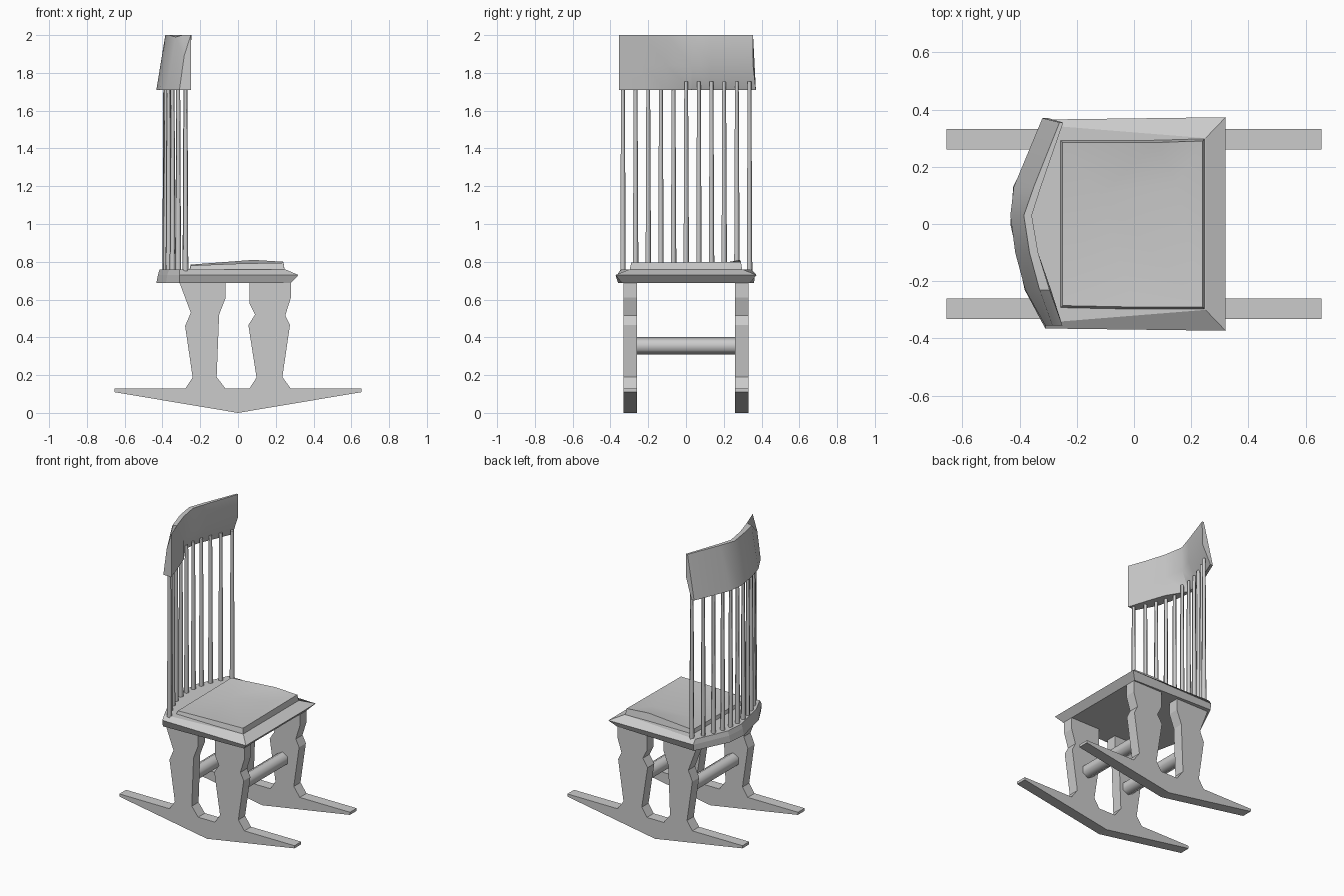
import bpy
import bmesh
import math
from mathutils import Matrix

cube = bpy.data.objects.get("Cube")
if cube:
    bpy.data.objects.remove(cube, do_unlink=True)

grey = bpy.data.materials.new("plain_grey")
grey.use_nodes = True
colour = (0.6, 0.6, 0.6, 1)
grey.diffuse_color = colour
grey.node_tree.nodes["Principled BSDF"].inputs["Base Color"].default_value = colour


def finish(name, bm, smooth=None):
    """Turn a bmesh into a named, coloured object."""
    bmesh.ops.recalc_face_normals(bm, faces=bm.faces)
    mesh = bpy.data.meshes.new(name)
    bm.to_mesh(mesh)
    bm.free()
    mesh.materials.append(grey)
    obj = bpy.data.objects.new(name, mesh)
    bpy.context.collection.objects.link(obj)
    if smooth:
        bpy.ops.object.select_all(action="DESELECT")
        obj.select_set(True)
        bpy.context.view_layer.objects.active = obj
        bpy.ops.object.shade_smooth_by_angle(angle=math.radians(smooth))
    return obj


def loft(bm, loops):
    """Bridge closed loops of equal length; returns the vertex rings."""
    rings = [[bm.verts.new(p) for p in loop] for loop in loops]
    for a, b in zip(rings, rings[1:]):
        n = len(a)
        for i in range(n):
            j = (i + 1) % n
            bm.faces.new((a[i], a[j], b[j], b[i]))
    return rings


# Rocker and both legs of one side, as a single sawn board
board = [
    (0, 0), (0.655, 0.11), (0.655, 0.128),
    (0.28, 0.128), (0.235, 0.19), (0.275, 0.465), (0.25, 0.515), (0.28, 0.61), (0.28, 0.69),
    (0.06, 0.69), (0.06, 0.58), (0.09, 0.52), (0.055, 0.465), (0.098, 0.187), (0.06, 0.128),
    (-0.066, 0.128), (-0.113, 0.19), (-0.1, 0.52), (-0.065, 0.61), (-0.065, 0.69),
    (-0.31, 0.69), (-0.25, 0.53), (-0.28, 0.46), (-0.24, 0.187), (-0.28, 0.128),
    (-0.655, 0.128), (-0.655, 0.11),
]
for side, label in ((1, "left"), (-1, "right")):
    bm = bmesh.new()
    rings = loft(bm, [[(x, side * y, z) for x, z in board] for y in (0.26, 0.332)])
    caps = [bm.faces.new(ring) for ring in rings]
    bm.normal_update()
    bmesh.ops.triangulate(bm, faces=caps, ngon_method="EAR_CLIP")
    finish("rocker_and_legs_" + label, bm)

# Stretchers between the two sides
for x, label in ((0.15, "front"), (-0.17, "back")):
    bm = bmesh.new()
    bmesh.ops.create_cone(bm, cap_ends=True, segments=6, radius1=0.046, radius2=0.046, depth=0.54,
                          matrix=Matrix.Translation((x, 0, 0.355)) @ Matrix.Rotation(math.pi / 2, 4, "X"))
    finish("stretcher_" + label, bm, 65)


# Seat slab with a pointed front rim and a bowed back
def seat_loop(front, half, back_half, grow, z):
    back = [(-0.31, back_half), (-0.41 - grow, 0.13), (-0.42 - grow, 0.0), (-0.37 - grow, -0.23),
            (-0.31, -back_half)]
    return [(x, y, z) for x, y in [(front, -half), (front, half)] + back]


bm = bmesh.new()
rings = loft(bm, [seat_loop(0.28, 0.34, 0.36, 0.012, 0.688),
                  seat_loop(0.32, 0.373, 0.365, 0.004, 0.73),
                  seat_loop(0.25, 0.3, 0.345, -0.005, 0.76)])
bm.faces.new(rings[0])
bm.faces.new(rings[-1])
finish("seat", bm)

# Dished cushion panel on the seat
bm = bmesh.new()
rim = [(0.24, -0.29, 0.795), (0.24, 0.29, 0.8), (0.08, 0.285, 0.81),
       (-0.25, 0.285, 0.785), (-0.25, -0.285, 0.78), (0, -0.29, 0.79)]
base = [(x * 1.03, y * 1.03, 0.755) for x, y, z in rim]
ring = loft(bm, [base, rim])[-1]
dip = bm.verts.new((-0.12, 0.1, 0.764))
bump = bm.verts.new((0.15, 0.14, 0.782))
for i, j in ((2, 3), (3, 4), (4, 5), (5, 0)):
    bm.faces.new((ring[i], ring[j], dip))
for i, j in ((0, 1), (1, 2)):
    bm.faces.new((ring[i], ring[j], bump))
bm.faces.new((ring[0], bump, dip))
bm.faces.new((ring[2], dip, bump))
finish("seat_panel", bm, 40)

# Tapered back spindles standing on an arc
for i in range(11):
    y = -0.335 + 0.067 * i
    x = -0.385 + 0.11 * (y / 0.34) ** 2
    bm = bmesh.new()
    bmesh.ops.create_cone(bm, cap_ends=True, segments=5, radius1=0.016, radius2=0.011, depth=1.01,
                          matrix=Matrix.Translation((x, y, 1.25)))
    finish(f"spindle_{i + 1}", bm, 75)

# Curved head rail: each station is y, then x of top front, kink,
# bottom front, bottom back and top back, then the top back height
stations = [
    (-0.355, -0.25, -0.25, -0.25, -0.31, -0.285, 1.89),
    (-0.23, -0.295, -0.29, -0.29, -0.38, -0.33, 1.99),
    (-0.1, -0.335, -0.335, -0.335, -0.415, -0.365, 2.0),
    (0.03, -0.357, -0.36, -0.415, -0.432, -0.385, 2.0),
    (0.13, -0.325, -0.33, -0.4, -0.42, -0.35, 2.0),
    (0.355, -0.247, -0.25, -0.3, -0.32, -0.26, 2.0),
]
bm = bmesh.new()
sections = []
for y, top, kink, low, back, crest, z in stations:
    flare = 0.015 if y > 0.3 else 0
    sections.append([(top, y, 2.0), (kink, y, 1.84), (low, y + flare, 1.71),
                     (back, y + flare, 1.71), (crest, y, z)])
rings = loft(bm, sections)
bm.faces.new(rings[0])
bm.faces.new(rings[-1])
finish("head_rail", bm, 35)
